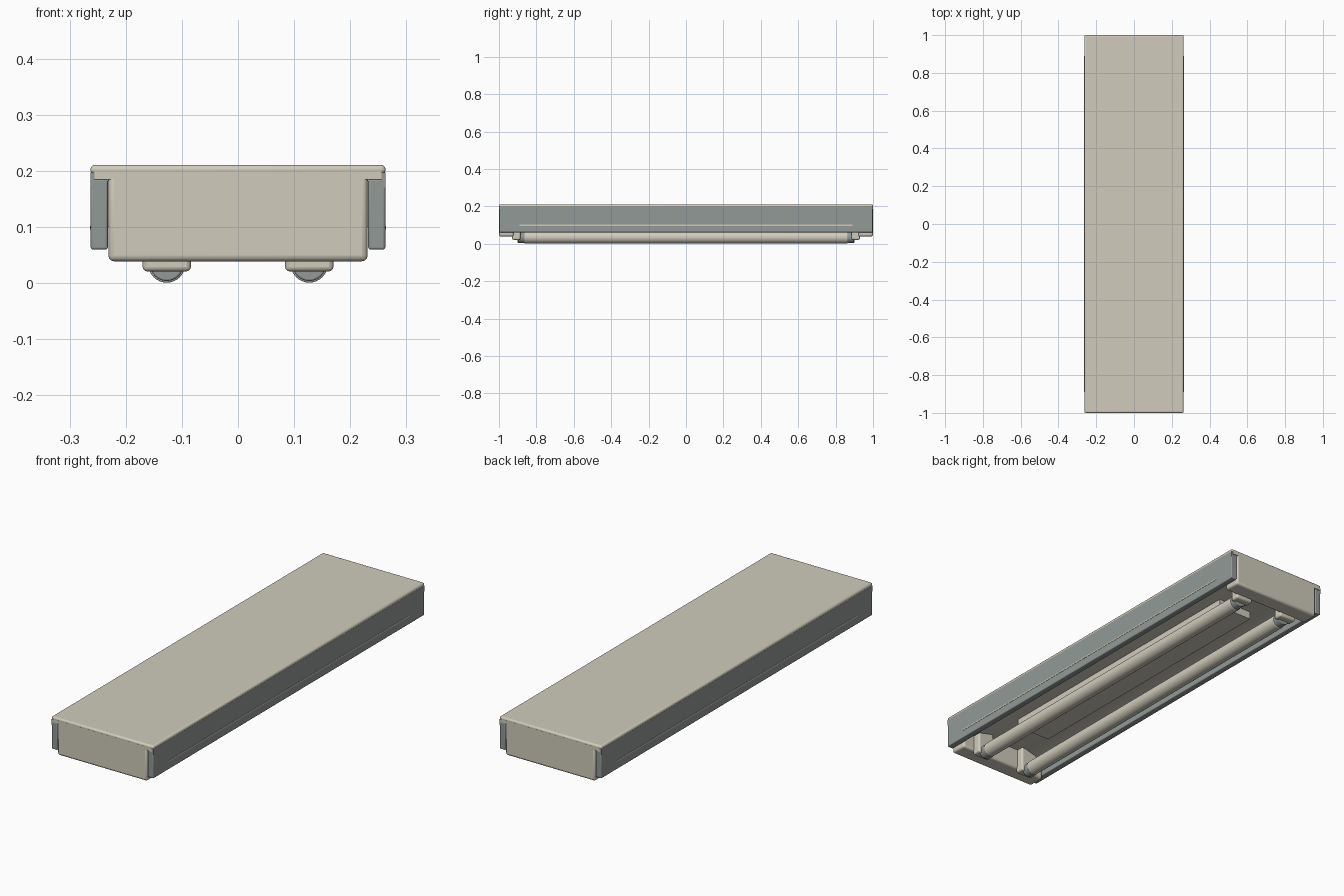
import bpy
import bmesh
import math

cube = bpy.data.objects.get("Cube")
if cube:
    bpy.data.objects.remove(cube, do_unlink=True)


def material(name, rgb):
    mat = bpy.data.materials.new(name)
    mat.use_nodes = True
    mat.diffuse_color = (*rgb, 1)
    mat.node_tree.nodes["Principled BSDF"].inputs["Base Color"].default_value = (*rgb, 1)
    return mat


BEIGE = material("warm beige", (0.63, 0.6, 0.5))
GREY = material("blue grey", (0.285, 0.32, 0.305))


def finish(obj, name, mat, bevel=0):
    obj.name = name
    obj.data.materials.append(mat)
    if bevel:
        mod = obj.modifiers.new("rounded_edges", "BEVEL")
        mod.width = bevel
        mod.segments = 3
        mod.limit_method = "ANGLE"
    bpy.ops.object.shade_smooth_by_angle(angle=math.radians(35))
    return obj


def box(name, x, y, z, mat, bevel=0):
    """Box given by its (low, high) range on each axis."""
    bpy.ops.mesh.primitive_cube_add(size=1, location=[sum(r) / 2 for r in (x, y, z)])
    obj = bpy.context.object
    obj.scale = [abs(r[1] - r[0]) for r in (x, y, z)]
    bpy.ops.object.transform_apply(location=False, rotation=False, scale=True)
    return finish(obj, name, mat, bevel)


def rod(name, x, y, z, radius, mat, bevel=0):
    """Cylinder lying along y."""
    bpy.ops.mesh.primitive_cylinder_add(
        vertices=32, radius=radius, depth=abs(y[1] - y[0]),
        location=(x, sum(y) / 2, z), rotation=(math.pi / 2, 0, 0))
    return finish(bpy.context.object, name, mat, bevel)


def extrusion(name, profile, half_length, mat):
    """Profile of (x, z) points swept along y."""
    bm = bmesh.new()
    face = bm.faces.new([bm.verts.new((x, -half_length, z)) for x, z in profile])
    swept = bmesh.ops.extrude_face_region(bm, geom=[face])["geom"]
    for vert in swept:
        if isinstance(vert, bmesh.types.BMVert):
            vert.co.y = half_length
    bmesh.ops.recalc_face_normals(bm, faces=bm.faces)
    mesh = bpy.data.meshes.new(name)
    bm.to_mesh(mesh)
    bm.free()
    obj = bpy.data.objects.new(name, mesh)
    bpy.context.collection.objects.link(obj)
    bpy.ops.object.select_all(action="DESELECT")
    obj.select_set(True)
    bpy.context.view_layer.objects.active = obj
    return finish(obj, name, mat)


def span(sign, a, b):
    return tuple(sorted((sign * a, sign * b)))


# Housing: top cover, its lip, the sloped reflector and the ballast cover
box("top_cover", (-0.263, 0.263), (-1, 1), (0.193, 0.211), BEIGE, 0.008)
box("cover_lip", (-0.256, 0.256), (-1, 1), (0.185, 0.2), BEIGE)
half = [(0.232, 0.19), (0.232, 0.1), (0.09, 0.137)]
extrusion("reflector", half + [(-x, z) for x, z in reversed(half)], 0.95, BEIGE)
box("ballast_cover", (-0.09, 0.09), (-0.71, 0.71), (0.1, 0.145), BEIGE, 0.003)

for side, label in ((1, "left"), (-1, "right")):
    # Side rail with upper flange and thin trim bead
    box(label + "_rail", span(side, 0.232, 0.2625), (-0.998, 0.998), (0.06, 0.186), GREY, 0.004)
    box(label + "_rail_flange", span(side, 0.256, 0.2625), (-0.998, 0.998), (0.17, 0.197), GREY)
    box(label + "_trim_bead", span(side, 0.26, 0.2637), (-0.89, 0.89), (0.096, 0.102), BEIGE)

    # Lamp tube
    tube_x = side * 0.127
    rod(label + "_tube", tube_x, (-0.865, 0.865), 0.034, 0.033, BEIGE, 0.004)

    for end, end_label in ((1, "back"), (-1, "front")):
        # Lamp holder and its round contact cap
        name = f"{label}_{end_label}"
        box(name + "_holder", (tube_x - 0.043, tube_x + 0.043), span(end, 0.885, 0.93),
            (0.021, 0.14), BEIGE, 0.008)
        rod(name + "_contact_cap", tube_x, span(end, 0.855, 0.9), 0.034, 0.03, GREY, 0.003)

# End caps
for end, label in ((1, "back"), (-1, "front")):
    box(label + "_end_cap", (-0.231, 0.231), span(end, 0.92, 1), (0.039, 0.195), BEIGE, 0.01)
